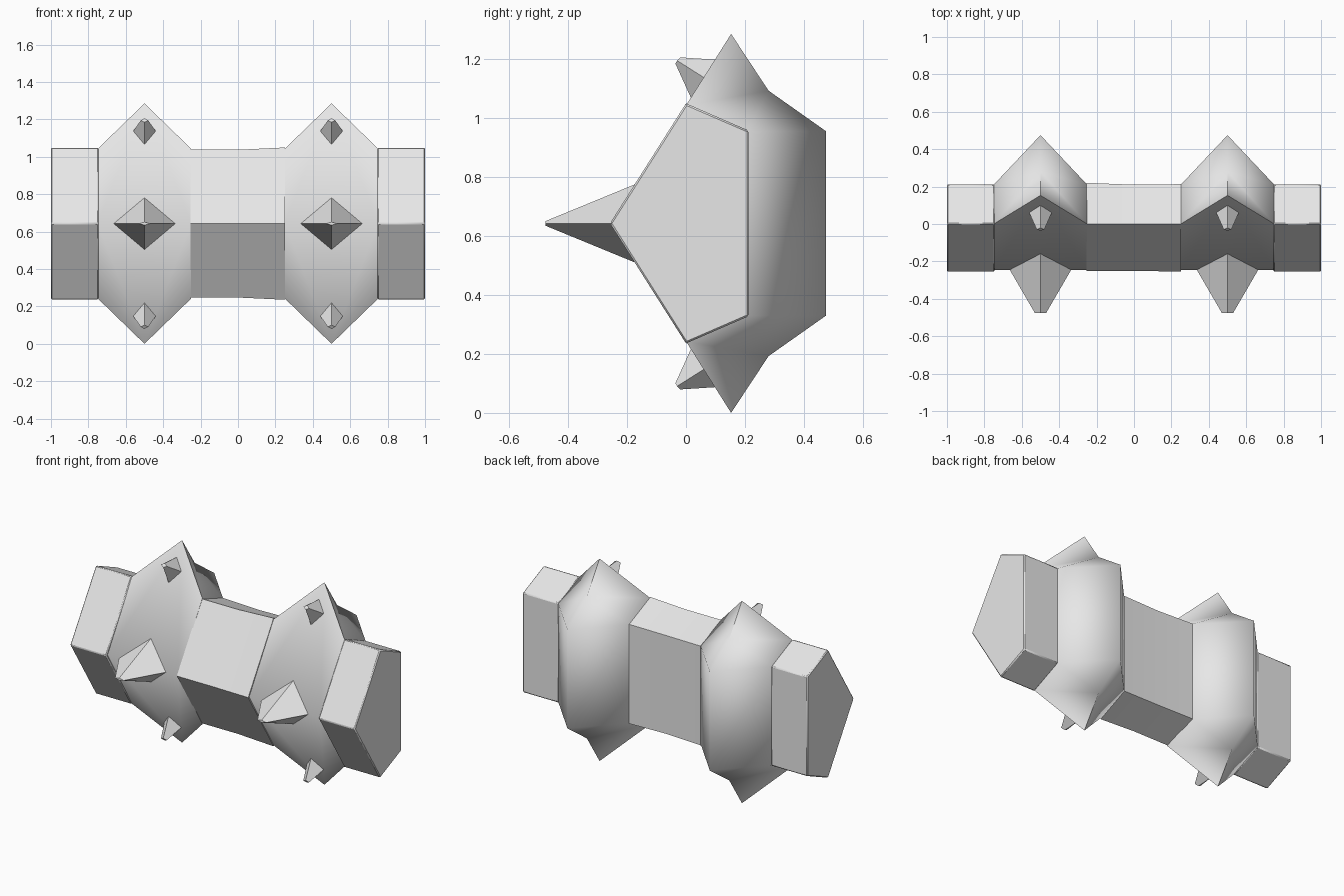
import bpy, bmesh, math

default = bpy.data.objects.get("Cube")
if default:
    bpy.data.objects.remove(default, do_unlink=True)

MID = 0.6425  # height of the horizontal mirror plane

grey = bpy.data.materials.new("plain_grey")
grey.use_nodes = True
grey.diffuse_color = (0.8, 0.8, 0.8, 1)
grey.node_tree.nodes["Principled BSDF"].inputs["Base Color"].default_value = (0.8, 0.8, 0.8, 1)


def make(name, verts, faces, angle):
    """Build a mesh object with outward normals and angle-limited smoothing."""
    bm = bmesh.new()
    vs = [bm.verts.new(v) for v in verts]
    for f in faces:
        bm.faces.new([vs[i] for i in f])
    bmesh.ops.recalc_face_normals(bm, faces=bm.faces)
    mesh = bpy.data.meshes.new(name)
    bm.to_mesh(mesh)
    bm.free()
    mesh.materials.append(grey)
    obj = bpy.data.objects.new(name, mesh)
    bpy.context.collection.objects.link(obj)
    bpy.ops.object.select_all(action='DESELECT')
    obj.select_set(True)
    bpy.context.view_layer.objects.active = obj
    bpy.ops.object.shade_smooth_by_angle(angle=math.radians(angle))
    return obj


def pentagon(x, front, top, back, shoulder):
    """Five-sided section, given half heights about the mirror plane."""
    return [(x, front, MID), (x, 0, MID + top), (x, back, MID + shoulder),
            (x, back, MID - shoulder), (x, 0, MID - top)]


def loft(name, sections, angle):
    verts = [v for s in sections for v in s]
    n, last = len(sections[0]), len(sections) - 1
    faces = [(k * n + i, k * n + (i + 1) % n, (k + 1) * n + (i + 1) % n, (k + 1) * n + i)
             for k in range(last) for i in range(n)]
    faces += [tuple(range(n)), tuple(range(last * n, last * n + n))]
    return make(name, verts, faces, angle)


# Middle block, very slightly bent
loft("middle_block", [pentagon(-0.255, -0.25, 0.395, 0.22, 0.315),
                      pentagon(0, -0.25, 0.395, 0.21, 0.312),
                      pentagon(0.25, -0.255, 0.407, 0.213, 0.315)], 40)


def lobe(name, cx):
    """Ring whose centre section pulls out into top, bottom and back points."""
    verts = []
    for x in (cx - 0.25, cx + 0.25):
        verts += pentagon(x, -0.245, 0.4, 0.21, 0.3125)
    verts += [(cx, -0.245, MID)]
    for s in (1, -1):
        verts += [(cx, 0.153, MID + s * MID), (cx, 0.28, MID + s * 0.45),
                  (cx, 0.475, MID + s * 0.3125)]
    front = 10
    faces = [range(0, 5), range(5, 10)]
    for e in (0, 5):
        for corner, shoulder, apex in ((e + 1, e + 2, 11), (e + 4, e + 3, 14)):
            dip, ridge = apex + 1, apex + 2
            faces += [(e, corner, apex, front), (corner, dip, apex),
                      (corner, shoulder, dip), (shoulder, ridge, dip)]
        faces.append((e + 2, e + 3, 16, 13))
    return make(name, verts, faces, 70)


def spike(name, cx, base, tip):
    """Four-sided blunt spike; base and tip list (half width, y, z) points."""
    rings = [[(cx, lo[1], lo[2]), (cx + side[0], side[1], side[2]),
              (cx, hi[1], hi[2]), (cx - side[0], side[1], side[2])]
             for lo, side, hi in (base, tip)]
    return loft(name, rings, 40)


for side, cx in (("left", 0.5), ("right", -0.5)):
    lobe(side + "_pointed_lobe", cx)

    # End block with a fine bevel
    sgn = 1 if cx > 0 else -1
    block = loft(side + "_end_block",
                 [pentagon(x * sgn, -0.258, 0.407, 0.212, 0.315) for x in (0.745, 1.0)], 40)
    bevel = block.modifiers.new("edge_bevel", 'BEVEL')
    bevel.width = 0.006
    bevel.segments = 1

    # Large front spike
    spike(side + "_front_spike", cx,
          [(0, -0.155, MID - 0.14), (0.165, -0.244, MID), (0, -0.155, MID + 0.14)],
          [(0, -0.476, MID - 0.008), (0.03, -0.476, MID), (0, -0.476, MID + 0.008)])

    # Small spikes near the upper and lower points
    for where, s in (("upper", 1), ("lower", -1)):
        spike(f"{side}_{where}_spike", cx,
              [(0, 0.018, MID + s * 0.423), (0.06, 0.06, MID + s * 0.495),
               (0, 0.105, MID + s * 0.555)],
              [(0, -0.036, MID + s * 0.542), (0.02, -0.03, MID + s * 0.552),
               (0, -0.02, MID + s * 0.563)])
